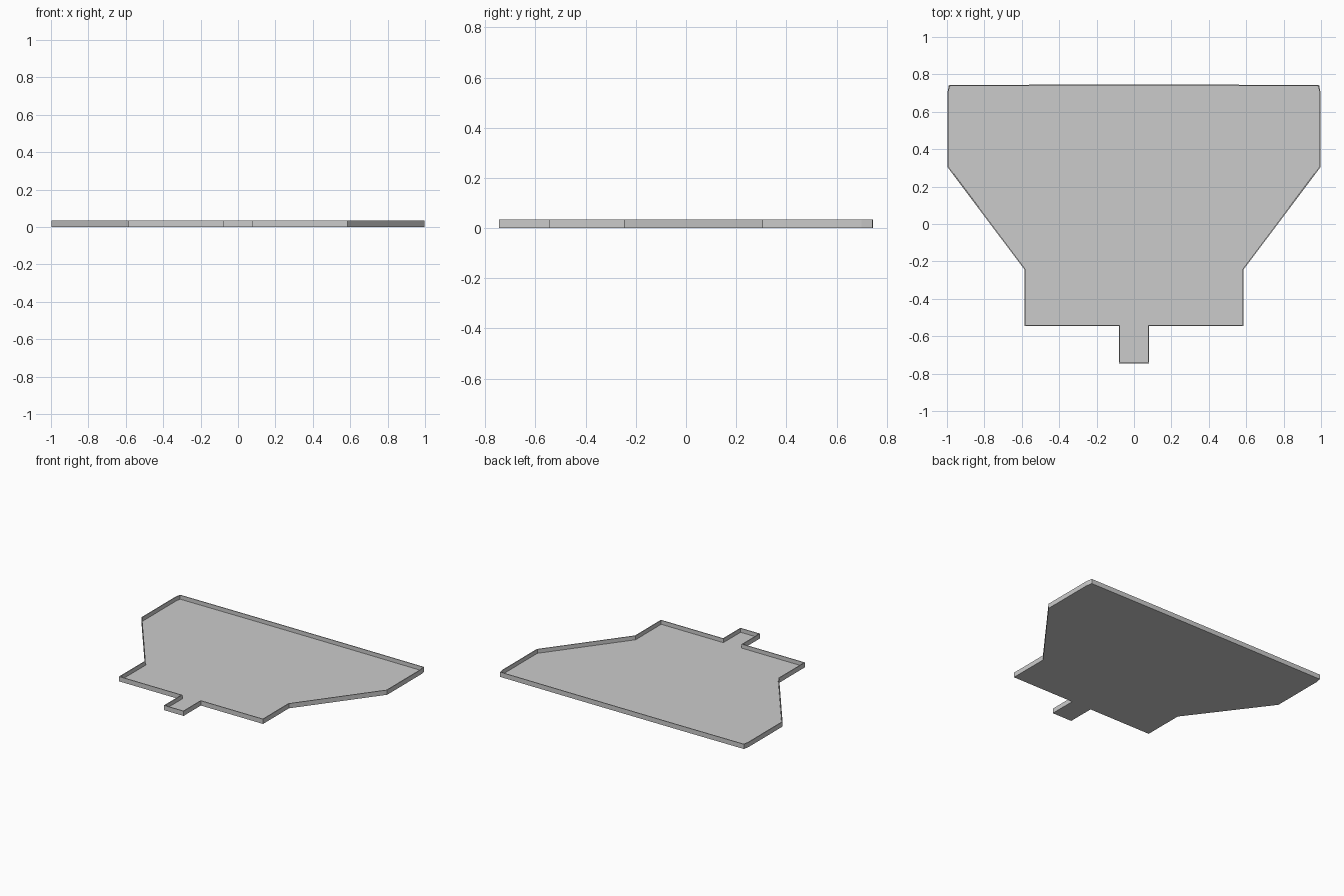
import bpy
import bmesh

cube = bpy.data.objects.get("Cube")
if cube:
    bpy.data.objects.remove(cube, do_unlink=True)

HEIGHT = 0.035
WALL = 0.006

# Plain grey finish
grey = bpy.data.materials.new("light grey")
grey.use_nodes = True
colour = (0.6, 0.6, 0.6, 1)
grey.diffuse_color = colour
grey.node_tree.nodes["Principled BSDF"].inputs["Base Color"].default_value = colour

# Left half of the outline, from the front tab round to the back edge
half = [(0.08, -0.745), (0.08, -0.545), (0.585, -0.545), (0.585, -0.245),
        (0.998, 0.305), (0.998, 0.70), (0.99, 0.743), (0.42, 0.745)]
outline = half + [(-x, y) for x, y in reversed(half)]

# Tray floor, with its rim pulled up from the outline
bm = bmesh.new()
floor = bm.faces.new([bm.verts.new((x, y, 0)) for x, y in outline])
rim = bmesh.ops.extrude_edge_only(bm, edges=list(floor.edges))
for item in rim["geom"]:
    if isinstance(item, bmesh.types.BMVert):
        item.co.z = HEIGHT
bmesh.ops.recalc_face_normals(bm, faces=bm.faces[:])
# Point the floor down so that the outside of the tray faces out
if floor.normal.z > 0:
    bmesh.ops.reverse_faces(bm, faces=bm.faces[:])

mesh = bpy.data.meshes.new("tray")
bm.to_mesh(mesh)
bm.free()
mesh.materials.append(grey)
tray = bpy.data.objects.new("tray", mesh)
bpy.context.collection.objects.link(tray)

# Thin sheet thickness, grown inwards
shell = tray.modifiers.new("sheet thickness", 'SOLIDIFY')
shell.thickness = WALL
shell.offset = -1
shell.use_even_offset = True
